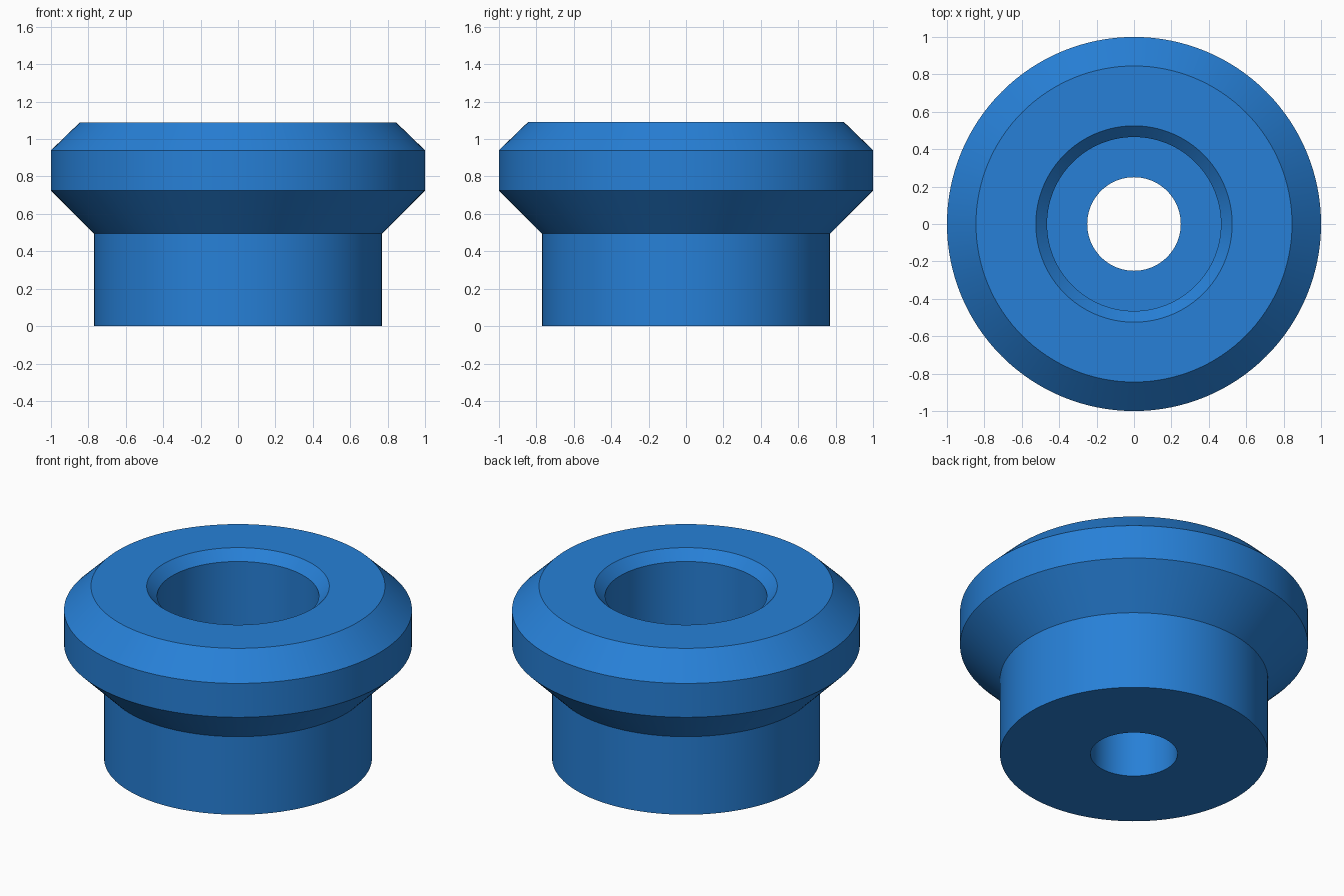
import bpy
import bmesh
import math

if "Cube" in bpy.data.objects:
    bpy.data.objects.remove(bpy.data.objects["Cube"])

SEGMENTS = 128

# Closed (radius, height) cross-section of the flanged bushing
PROFILE = [
    (0.25, 0.0), (0.77, 0.0),      # base
    (0.77, 0.495), (1.0, 0.725),   # neck and flared underside
    (1.0, 0.94), (0.845, 1.09),    # rim and top bevel
    (0.525, 1.09), (0.465, 1.03),  # top face and bore bevel
    (0.465, 0.42), (0.25, 0.42),   # counterbore wall and floor
]


def lathe(name, profile, material):
    """Revolve a closed cross-section around z."""
    bm = bmesh.new()
    rings = []
    for i in range(SEGMENTS):
        a = 2 * math.pi * i / SEGMENTS
        rings.append([bm.verts.new((r * math.cos(a), r * math.sin(a), z))
                      for r, z in profile])
    n = len(profile)
    for i in range(SEGMENTS):
        a, b = rings[i], rings[(i + 1) % SEGMENTS]
        for j in range(n):
            k = (j + 1) % n
            bm.faces.new((a[j], b[j], b[k], a[k]))
    bmesh.ops.recalc_face_normals(bm, faces=bm.faces[:])
    mesh = bpy.data.meshes.new(name)
    bm.to_mesh(mesh)
    bm.free()
    mesh.materials.append(material)
    obj = bpy.data.objects.new(name, mesh)
    bpy.context.collection.objects.link(obj)
    bpy.context.view_layer.objects.active = obj
    obj.select_set(True)
    bpy.ops.object.shade_smooth_by_angle(angle=math.radians(30))
    return obj


blue = bpy.data.materials.new("blue")
blue.diffuse_color = (0.02, 0.216, 0.68, 1.0)
blue.use_nodes = True
blue.node_tree.nodes["Principled BSDF"].inputs["Base Color"].default_value = blue.diffuse_color

lathe("flanged_bushing", PROFILE, blue)
